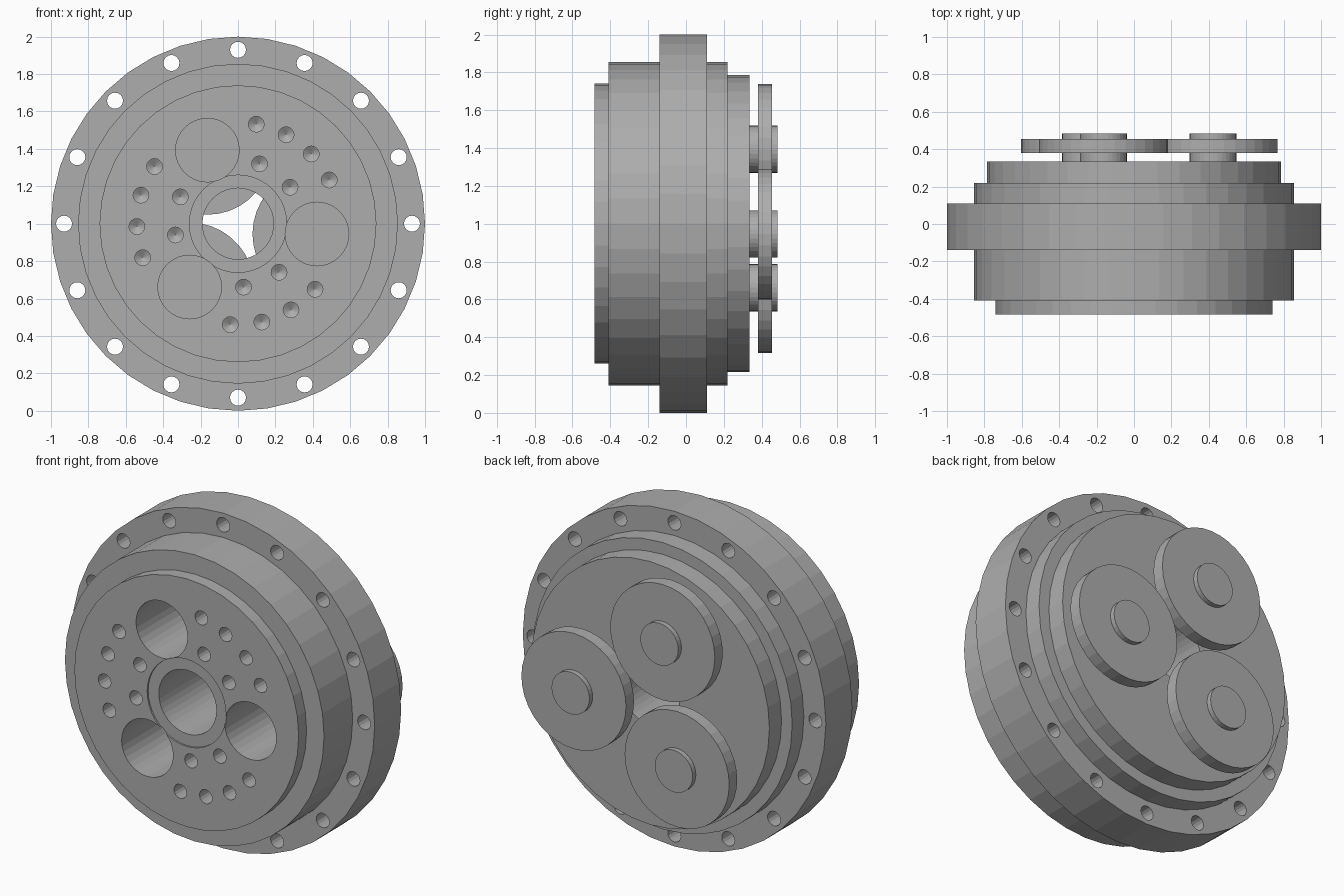
import bpy, bmesh
from math import cos, sin, tau, radians

cube = bpy.data.objects.get("Cube")
if cube:
    bpy.data.objects.remove(cube)

GREY = (0.42, 0.42, 0.42, 1)
metal = bpy.data.materials.new("machined grey")
metal.use_nodes = True
metal.diffuse_color = GREY
metal.node_tree.nodes["Principled BSDF"].inputs["Base Color"].default_value = GREY


def polar(radius, degrees):
    a = radians(degrees)
    return radius * cos(a), 1 + radius * sin(a)


def lathe(name, profile, centres=((0, 1),), sides=40):
    """Turn a closed (radius, y) profile about a y-directed axis at each (x, z)."""
    bm = bmesh.new()
    for cx, cz in centres:
        rings = [[bm.verts.new((cx + r * cos(tau * i / sides), y, cz + r * sin(tau * i / sides)))
                  for i in range(sides)] for r, y in profile]
        for k, ring in enumerate(rings):
            nxt = rings[(k + 1) % len(rings)]
            if profile[k][0] == 0 and profile[(k + 1) % len(rings)][0] == 0:
                continue
            for i in range(sides):
                j = (i + 1) % sides
                bm.faces.new((ring[i], ring[j], nxt[j], nxt[i]))
    bmesh.ops.remove_doubles(bm, verts=bm.verts, dist=1e-5)
    bmesh.ops.recalc_face_normals(bm, faces=bm.faces)
    mesh = bpy.data.meshes.new(name)
    bm.to_mesh(mesh)
    bm.free()
    mesh.materials.append(metal)
    obj = bpy.data.objects.new(name, mesh)
    bpy.context.collection.objects.link(obj)
    return obj


def disc(name, radius, y0, y1, centres, sides):
    return lathe(name, [(0, y0), (radius, y0), (radius, y1), (0, y1)], centres, sides)


def cut(target, cutter):
    mod = target.modifiers.new(cutter.name, 'BOOLEAN')
    mod.operation = 'DIFFERENCE'
    mod.solver = 'EXACT'
    mod.object = cutter
    cutter.hide_render = True
    bpy.context.view_layer.objects.active = target
    bpy.ops.object.modifier_apply(modifier=mod.name)
    bpy.data.objects.remove(cutter)


FRONT, BACK = -0.485, 0.335
planets = [polar(0.426, 112.6 + 120 * k) for k in range(3)]

# Stepped casing with a through bore and a shallow counterbore
casing = lathe("casing", [
    (0.19, FRONT + 0.01), (0.26, FRONT + 0.01), (0.26, FRONT), (0.74, FRONT),
    (0.74, -0.41), (0.855, -0.41), (0.855, 0.22), (0.785, 0.22),
    (0.785, BACK), (0.19, BACK)])

# Three deep pockets in the front face
cut(casing, disc("pocket_cutter", 0.17, FRONT - 0.1, 0.3, planets, 32))

# Drilled holes with conical bottoms, in three groups
drill_spots = [polar(r, 52.6 + 120 * k + a) for k in range(3)
               for r, a in ((0.541, -27), (0.541, -9), (0.541, 9), (0.541, 27),
                            (0.34, -17.6), (0.34, 17.6))]
cut(casing, lathe("drill_cutter", [(0, FRONT - 0.1), (0.042, FRONT - 0.1),
                                   (0.042, -0.3), (0, -0.275)], drill_spots, 16))

# Mounting flange with sixteen bolt holes
flange = lathe("mounting_flange", [(0.84, -0.14), (1, -0.14), (1, 0.11), (0.84, 0.11)])
bolts = [polar(0.93, 22.5 * k) for k in range(16)]
cut(flange, disc("bolt_cutter", 0.043, -0.3, 0.3, bolts, 16))

# Three planet wheels on short shafts at the back
for n, spot in enumerate(planets, 1):
    lathe(f"planet_wheel_{n}", [(0.12, 0.38), (0.345, 0.38), (0.345, 0.455), (0.12, 0.455)],
          [spot], 36)
    disc(f"planet_shaft_{n}", 0.125, BACK - 0.01, 0.485, [spot], 32)
